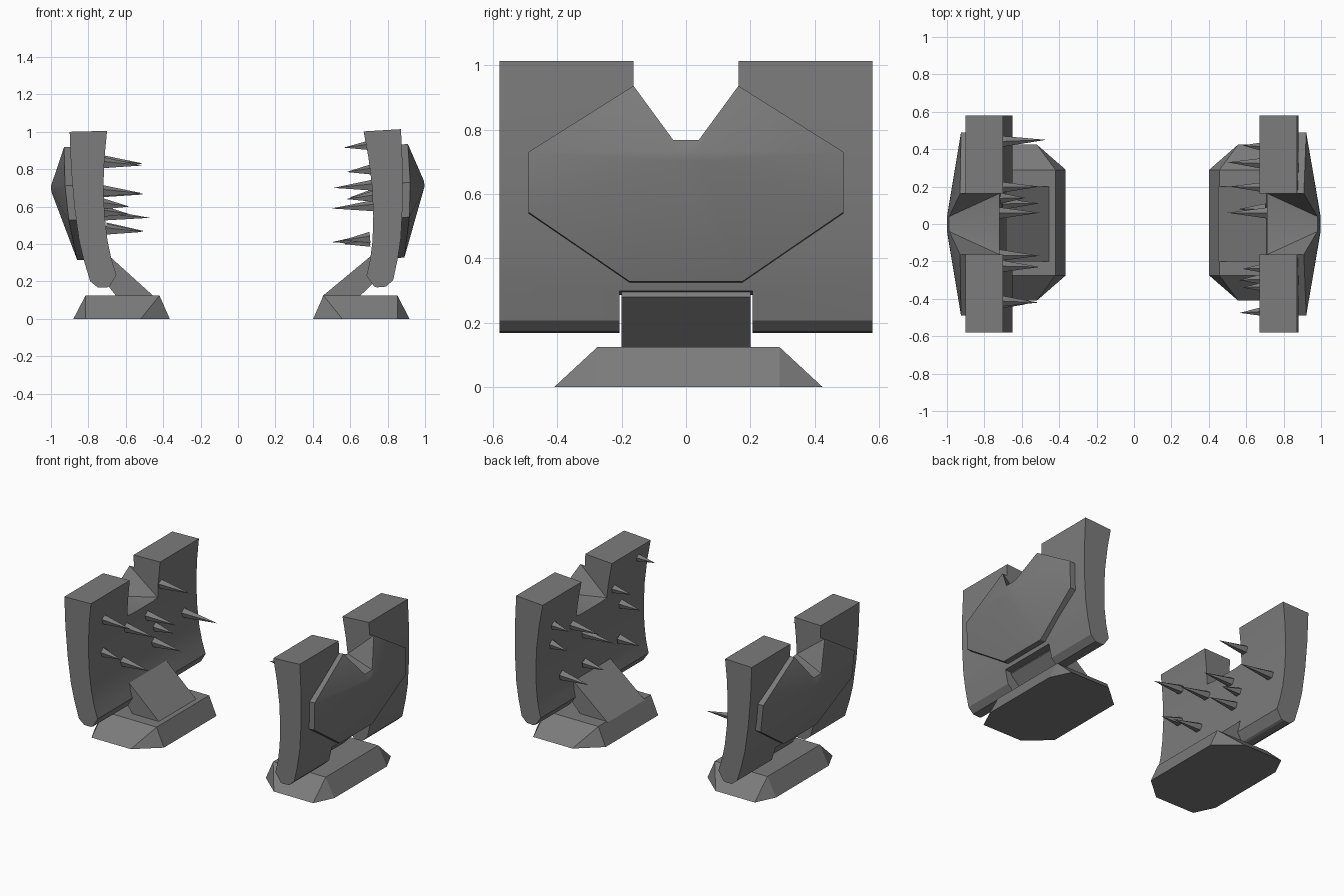
import bpy, bmesh, math
from mathutils import Matrix, Vector

cube = bpy.data.objects.get("Cube")
if cube:
    bpy.data.objects.remove(cube, do_unlink=True)

steel = bpy.data.materials.new("dark_grey_steel")
steel.use_nodes = True
steel.diffuse_color = (0.2, 0.2, 0.2, 1)
steel.node_tree.nodes["Principled BSDF"].inputs["Base Color"].default_value = (0.2, 0.2, 0.2, 1)


def finish(name, bm):
    bmesh.ops.recalc_face_normals(bm, faces=bm.faces)
    mesh = bpy.data.meshes.new(name)
    bm.to_mesh(mesh)
    bm.free()
    mesh.materials.append(steel)
    obj = bpy.data.objects.new(name, mesh)
    bpy.context.collection.objects.link(obj)
    return obj


def hull(name, points):
    bm = bmesh.new()
    verts = [bm.verts.new(p) for p in points]
    out = bmesh.ops.convex_hull(bm, input=verts)
    loose = {v for v in out["geom_interior"] + out["geom_unused"] if isinstance(v, bmesh.types.BMVert)}
    bmesh.ops.delete(bm, geom=list(loose), context="VERTS")
    bmesh.ops.dissolve_limit(bm, angle_limit=0.01, verts=bm.verts, edges=bm.edges)
    return finish(name, bm)


def extrude_y(name, profile, half):
    """Extrude an (x, z) profile from -half to +half along y."""
    bm = bmesh.new()
    face = bm.faces.new([bm.verts.new((x, -half, z)) for x, z in profile])
    out = bmesh.ops.extrude_face_region(bm, geom=[face])
    moved = [g for g in out["geom"] if isinstance(g, bmesh.types.BMVert)]
    bmesh.ops.translate(bm, vec=(0, 2 * half, 0), verts=moved)
    return finish(name, bm)


def activate(obj):
    bpy.ops.object.select_all(action="DESELECT")
    obj.select_set(True)
    bpy.context.view_layer.objects.active = obj


def cut(obj, cutter):
    mod = obj.modifiers.new("cut", "BOOLEAN")
    mod.operation, mod.solver, mod.object = "DIFFERENCE", "EXACT", cutter
    activate(obj)
    bpy.ops.object.modifier_apply(modifier=mod.name)


def place(obj, matrix):
    obj.data.transform(matrix)
    if matrix.determinant() < 0:
        obj.data.flip_normals()


def both_y(points):
    return [(x, s * y, z) for x, y, z in points for s in (1, -1)]


# Jaw cross-section, with x measured outward
JAW = [(0.70, 1.005), (0.714, 0.86), (0.72, 0.70), (0.713, 0.55), (0.698, 0.42), (0.677, 0.32),
       (0.65, 0.235), (0.685, 0.175), (0.70, 0.168), (0.75, 0.168), (0.79, 0.20),
       (0.825, 0.315), (0.85, 0.42), (0.875, 0.60), (0.892, 0.80), (0.90, 1.0)]
# Armour plate rim (x, y, z) and its raised centre
RIM = [(0.93, 0.165, 0.918), (0.925, 0.49, 0.713), (0.905, 0.49, 0.528), (0.86, 0.175, 0.315)]
PEAK = [(1.0, 0.03, 0.71), (0.998, 0.05, 0.68)]
# Funnel-shaped top notch
NOTCH = [(0.5, 0.163, 0.76), (0.72, 0.163, 0.76), (0.95, 0.163, 0.935), (1.01, 0.03, 0.745),
         (0.5, 0.163, 1.3), (1.1, 0.163, 1.3)]

# Spike tips (distance from centre, y, z)
TIPS = {
    "right": [(0.505, 0.20, 0.83), (0.47, 0.45, 0.54), (0.505, 0.06, 0.665), (0.505, 0.11, 0.47),
              (0.51, -0.42, 0.82), (0.505, -0.17, 0.67), (0.58, -0.43, 0.60), (0.505, -0.23, 0.465),
              (0.58, 0.14, 0.56)],
    "left": [(0.565, -0.475, 0.915), (0.58, -0.24, 0.785), (0.58, -0.34, 0.64), (0.58, 0.42, 0.785),
             (0.51, 0.20, 0.70), (0.60, 0.42, 0.65), (0.50, 0.06, 0.59), (0.56, -0.30, 0.42),
             (0.50, 0.33, 0.41), (0.56, 0.08, 0.40)],
}


def spike(name, tip, side):
    """Five-sided cone from the inner jaw face to its tip."""
    tip = Vector(tip)
    base = Vector((0.725 if tip.z > 0.5 else 0.705, tip.y * 0.98, tip.z + 0.012))
    d = tip - base
    bm = bmesh.new()
    bmesh.ops.create_cone(bm, cap_ends=True, segments=5, radius1=0.033, radius2=0, depth=d.length)
    bmesh.ops.remove_doubles(bm, verts=bm.verts, dist=1e-5)
    rot = d.to_track_quat("Z", "Y").to_matrix().to_4x4()
    bm.transform(Matrix.Translation((tip + base) / 2) @ rot)
    obj = finish(name, bm)
    if side < 0:
        place(obj, Matrix.Scale(-1, 4, (1, 0, 0)))


MIRROR = Matrix.Scale(-1, 4, (1, 0, 0))
PIVOT = Matrix.Translation((0.72, 0, 0.67))
TILT = PIVOT @ Matrix.Rotation(-0.085, 4, "Y") @ PIVOT.inverted()

for label, side, shift in (("right", -1, 0.0), ("left", 1, 0.037)):
    # Jaw with top notch and hinge slot
    jaw = extrude_y(label + "_jaw", JAW, 0.58)
    plate = hull(label + "_armour_plate",
                 both_y(RIM + PEAK + [(x - 0.07, y, z) for x, y, z in RIM]))
    notch = hull("notch_cutter", both_y(NOTCH))
    slot = hull("slot_cutter", both_y([(x, 0.206, z) for x in (0.5, 1.1) for z in (0.05, 0.29)]))
    cut(jaw, notch)
    cut(jaw, slot)
    cut(plate, notch)
    for helper in (notch, slot):
        helper.hide_render = True
        bpy.data.objects.remove(helper, do_unlink=True)
    for obj in (jaw, plate):
        place(obj, TILT if side > 0 else MIRROR)
        activate(obj)
        bpy.ops.object.shade_smooth_by_angle(angle=math.radians(25))

    # Slanted hinge arm joining base and jaw
    arm = extrude_y(label + "_hinge_arm",
                    [(0.45, 0.12), (0.685 + 0.6 * shift, 0.333), (0.76 + shift, 0.305),
                     (0.775 + shift, 0.28), (0.65, 0.12)], 0.2)

    # Sloped foot with chamfered corners
    foot = hull(label + "_base", [(x + shift, y, z) for x, y, z in [
        (0.42, -0.275, 0.125), (0.42, 0.29, 0.125), (0.815, -0.275, 0.125), (0.815, 0.29, 0.125),
        (0.365, -0.275, 0), (0.365, 0.29, 0), (0.88, -0.275, 0), (0.88, 0.29, 0),
        (0.52, -0.41, 0), (0.815, -0.41, 0), (0.52, 0.425, 0), (0.815, 0.425, 0)]])
    if side < 0:
        place(arm, MIRROR)
        place(foot, MIRROR)

    # Spikes on the inner face
    for i, tip in enumerate(TIPS[label]):
        spike(f"{label}_spike_{i + 1}", tip, side)
